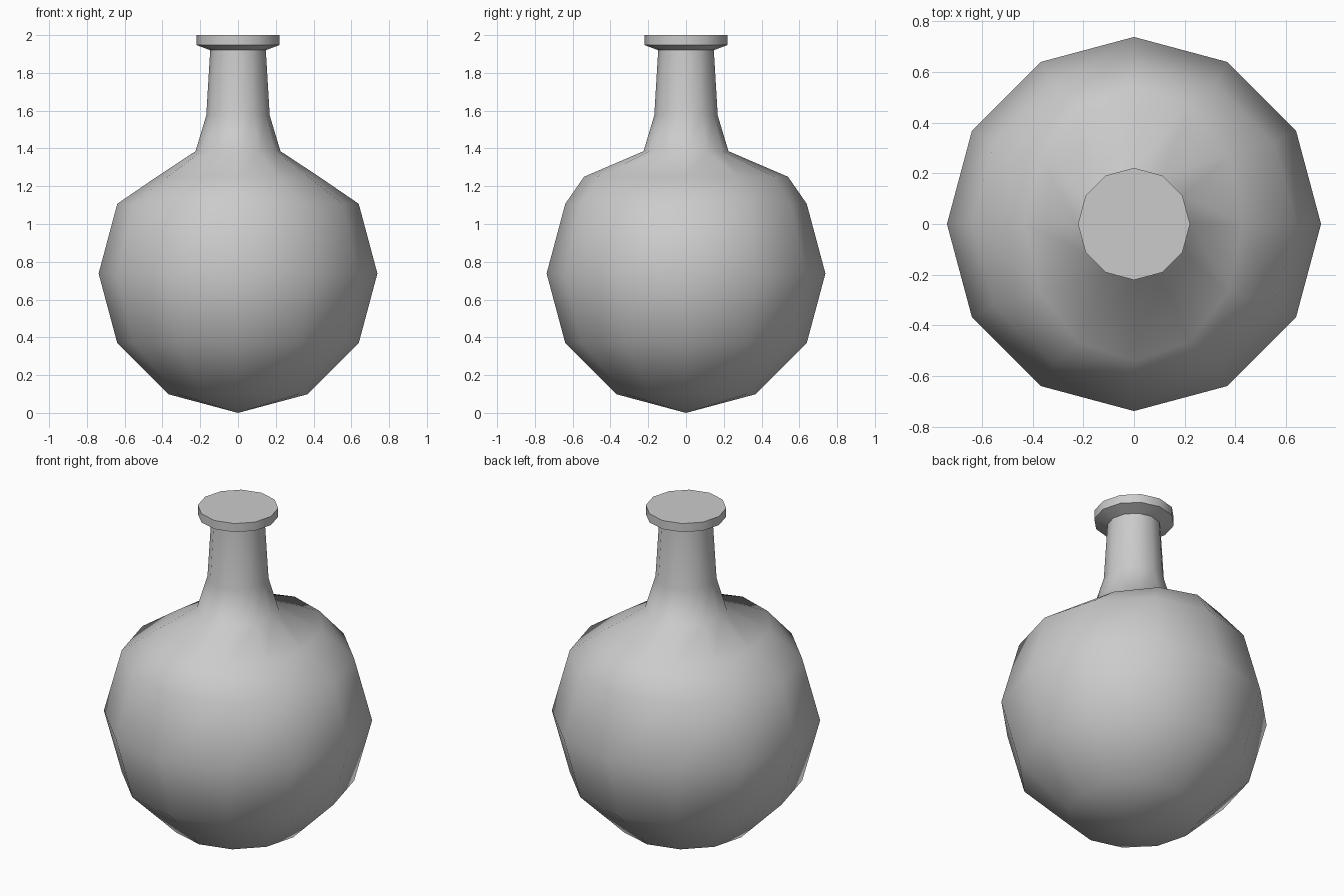
import bpy
import bmesh
from math import cos, sin, pi, radians

SIDES = 12

cube = bpy.data.objects.get("Cube")
if cube:
    bpy.data.objects.remove(cube, do_unlink=True)

grey = bpy.data.materials.new("plain grey")
grey.use_nodes = True
colour = (0.6, 0.6, 0.6, 1)
grey.diffuse_color = colour
grey.node_tree.nodes["Principled BSDF"].inputs["Base Color"].default_value = colour


def lathe(name, rings, bottom_tip=None, lid=False):
    """Skin rings of (x radius, y radius, height), with optional end caps."""
    bm = bmesh.new()
    angles = [2 * pi * i / SIDES for i in range(SIDES)]
    loops = [[bm.verts.new((rx * cos(a), ry * sin(a), z)) for a in angles]
             for rx, ry, z in rings]
    for low, high in zip(loops, loops[1:]):
        for i in range(SIDES):
            j = (i + 1) % SIDES
            bm.faces.new((low[i], low[j], high[j], high[i]))
    if bottom_tip is not None:
        tip = bm.verts.new((0, 0, bottom_tip))
        for i in range(SIDES):
            bm.faces.new((tip, loops[0][(i + 1) % SIDES], loops[0][i]))
    if lid:
        bm.faces.new(loops[-1])
    mesh = bpy.data.meshes.new(name)
    bm.to_mesh(mesh)
    bm.free()
    mesh.materials.append(grey)
    obj = bpy.data.objects.new(name, mesh)
    bpy.context.collection.objects.link(obj)
    bpy.ops.object.select_all(action="DESELECT")
    obj.select_set(True)
    bpy.context.view_layer.objects.active = obj
    bpy.ops.object.shade_smooth_by_angle(angle=radians(60))
    return obj


# Round bowl: rings of a coarse sphere
R = 0.738
bowl = [(R * sin(t), R * sin(t), R - R * cos(t))
        for t in (pi * k / 6 for k in range(1, 5))]
# Oval shoulder, then the flared neck
shoulder = [(0.43, 0.54, 1.25)]
neck = [(r, r, z) for r, z in ((0.225, 1.385), (0.168, 1.575), (0.147, 1.925))]
lathe("flask_body", bowl + shoulder + neck, bottom_tip=0)

# Wider closed rim on top of the neck
rim = [(r, r, z) for r, z in ((0.147, 1.92), (0.221, 1.948), (0.221, 2.0))]
lathe("rim", rim, lid=True)
